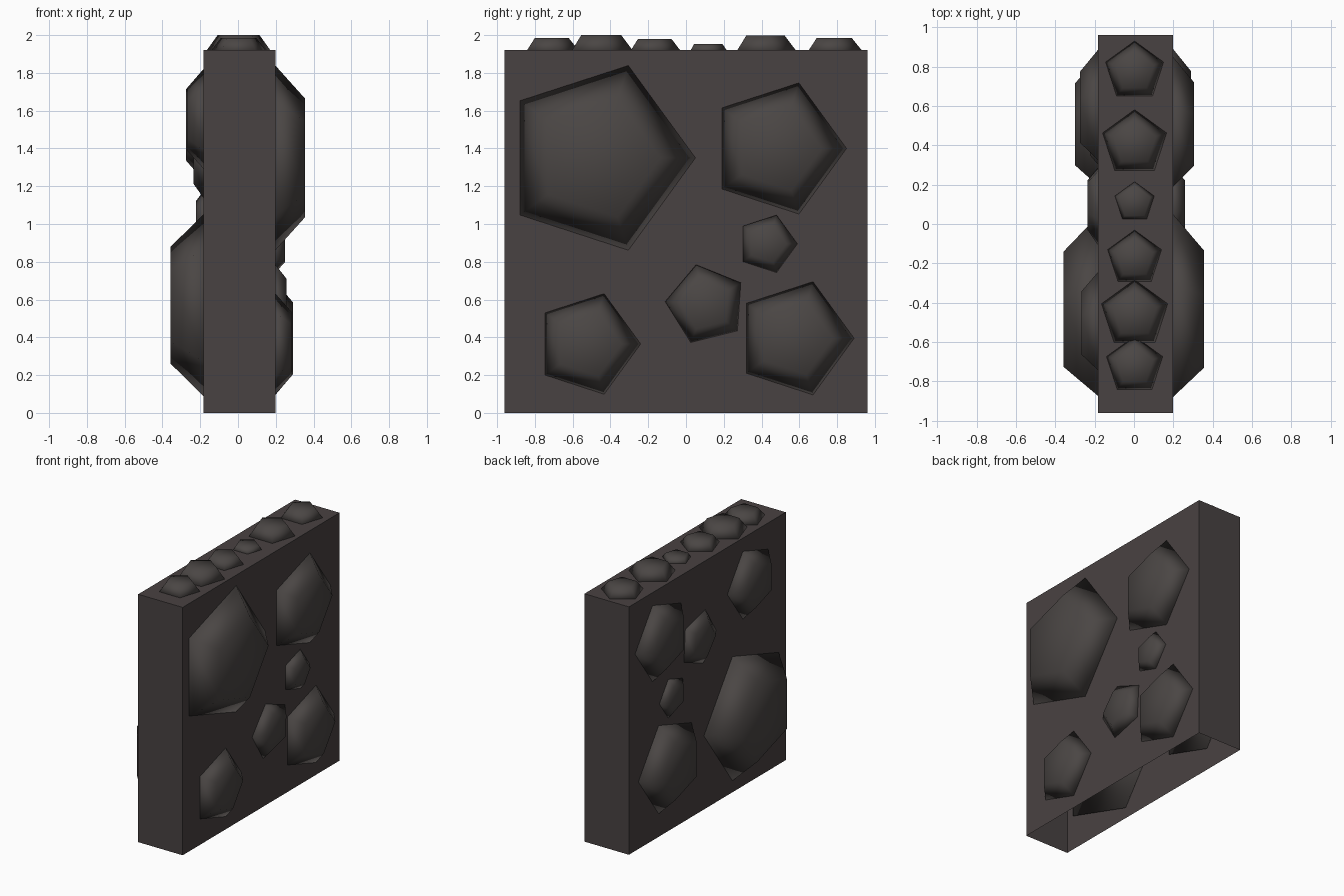
import bpy, bmesh, math
from mathutils import Vector

if "Cube" in bpy.data.objects:
    bpy.data.objects.remove(bpy.data.objects["Cube"])


def material(name, rgb):
    m = bpy.data.materials.new(name)
    m.diffuse_color = (*rgb, 1)
    m.use_nodes = True
    m.node_tree.nodes["Principled BSDF"].inputs["Base Color"].default_value = m.diffuse_color
    return m


WALL = material("dark wall", (0.066, 0.054, 0.054))
STONE = material("dark stone", (0.069, 0.061, 0.058))
X0, X1, HALF, TOP = -0.183, 0.198, 0.96, 1.92
SINK = 0.012


def finish(bm, name, mat):
    bmesh.ops.recalc_face_normals(bm, faces=bm.faces)
    me = bpy.data.meshes.new(name)
    bm.to_mesh(me)
    bm.free()
    me.materials.append(mat)
    ob = bpy.data.objects.new(name, me)
    bpy.context.collection.objects.link(ob)
    return ob


def stone(name, centre, u, v, radius, height, turn=0, ratio=0.64):
    """Smooth five-sided bump; u and v span the wall plane, height goes along n."""
    u, v, c = Vector(u), Vector(v), Vector(centre)
    n = u.cross(v)
    bm = bmesh.new()
    slope = radius * (1 - ratio) / height
    rings = []
    for r, h in ((radius + SINK * slope, -SINK), (radius * ratio, height)):
        ring = []
        for i in range(5):
            a = math.radians(turn + 72 * i)
            ring.append(bm.verts.new(c + u * r * math.cos(a) + v * r * math.sin(a) + n * h))
        rings.append(ring)
        bm.faces.new(ring)
    for i in range(5):
        j = (i + 1) % 5
        bm.faces.new((rings[0][i], rings[0][j], rings[1][j], rings[1][i]))
    for f in bm.faces:
        f.smooth = True
    return finish(bm, name, STONE)


# wall block, open underneath
bm = bmesh.new()
bmesh.ops.create_cube(bm, size=1)
for p in bm.verts:
    p.co = (X1 if p.co.x > 0 else X0, p.co.y * 2 * HALF, TOP if p.co.z > 0 else 0)
bm.normal_update()
bmesh.ops.delete(bm, geom=[f for f in bm.faces if f.normal.z < -0.5], context='FACES_ONLY')
finish(bm, "wall", WALL)

# side stones: y, z, radius, height on right, height on left, turn
side = [(-0.464, 1.35, 0.514, 0.158, 0.175, 0),
        (0.485, 1.40, 0.365, 0.108, 0.117, 0),
        (0.43, 0.895, 0.16, 0.05, 0.04, 0),
        (0.106, 0.574, 0.217, 0.06, 0.053, 32),
        (0.575, 0.395, 0.315, 0.092, 0.092, 0),
        (-0.52, 0.365, 0.28, 0.085, 0.085, 0)]
for i, (y, z, r, hr, hl, t) in enumerate(side):
    stone(f"right_stone_{i}", (X1, y, z), (0, 1, 0), (0, 0, 1), r, hr, t)
    # the left side is the same layout turned upside down
    stone(f"left_stone_{i}", (X0, y, TOP - z), (0, 1, 0), (0, 0, -1), r * 0.985, hl, t)

# stones along the top: y, radius, height, top ratio
crown = [(0.775, 0.155, 0.065, 0.66), (0.41, 0.171, 0.077, 0.66),
         (0.11, 0.105, 0.032, 0.8), (-0.175, 0.144, 0.06, 0.68),
         (-0.46, 0.177, 0.08, 0.66), (-0.72, 0.15, 0.065, 0.66)]
for i, (y, r, h, k) in enumerate(crown):
    stone(f"top_stone_{i}", (0.003, y, TOP), (0, 1, 0), (-1, 0, 0), r, h, 0, k)
